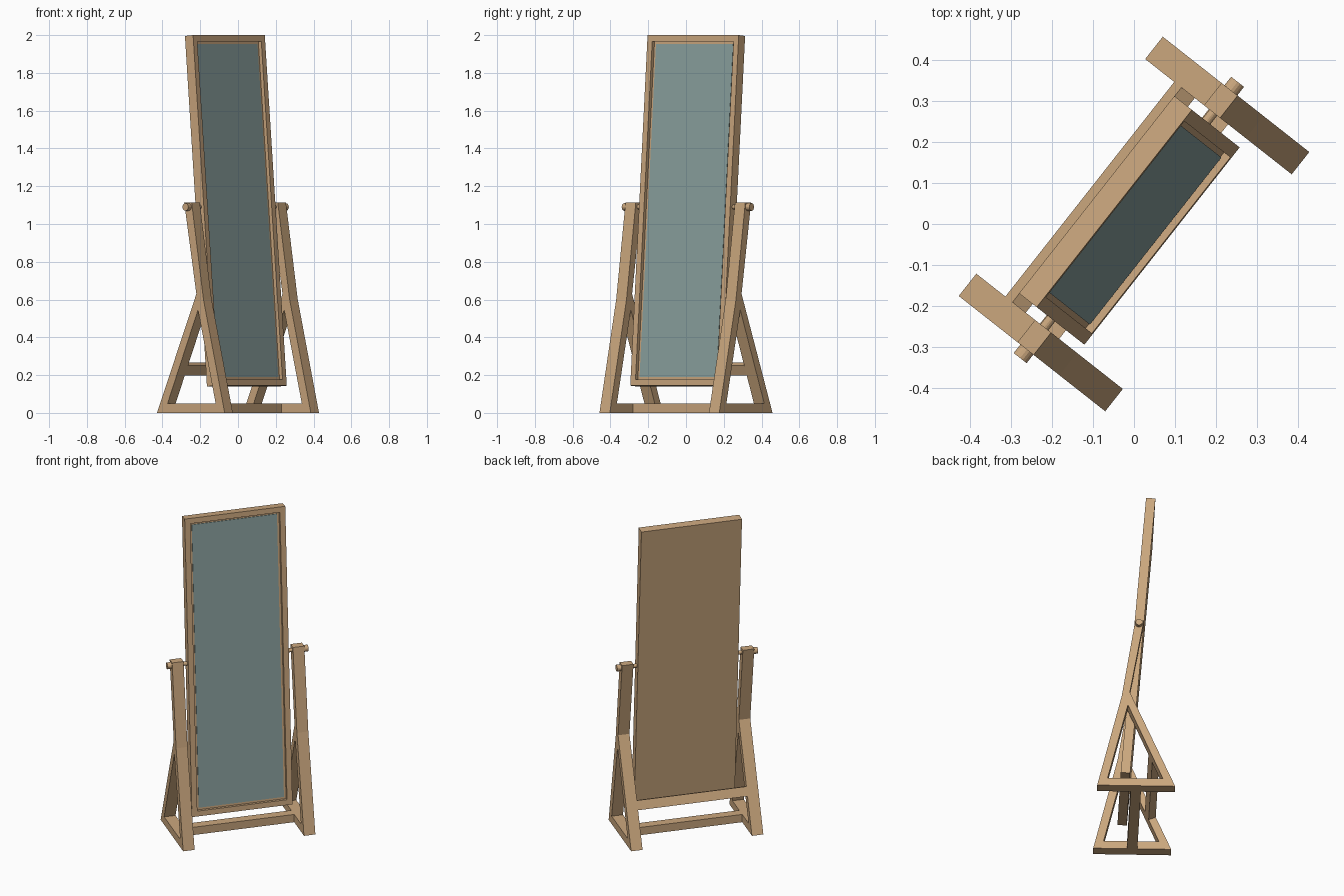
import bpy, bmesh, math
from mathutils import Matrix, Vector

if "Cube" in bpy.data.objects:
    bpy.data.objects.remove(bpy.data.objects["Cube"])


def material(name, rgb):
    m = bpy.data.materials.new(name)
    m.diffuse_color = (*rgb, 1)
    m.use_nodes = True
    m.node_tree.nodes["Principled BSDF"].inputs["Base Color"].default_value = m.diffuse_color
    return m


WOOD = material("light wood", (0.60, 0.39, 0.21))
GLASS = material("grey green glass", (0.26, 0.36, 0.35))

# Whole piece is turned about z; locally x is the width and -y the front
TURN = Matrix.Rotation(math.radians(51.8), 4, 'Z')
TILT = math.radians(-4.57)
PIVOT = Vector((0, 0.016, 1.09))
INNER, OUTER = 0.334, 0.4035        # side stand thickness range in x


def finish(name, bm, mat, matrix=Matrix.Identity(4)):
    bmesh.ops.recalc_face_normals(bm, faces=bm.faces)
    bm.transform(TURN @ matrix)
    me = bpy.data.meshes.new(name)
    bm.to_mesh(me)
    bm.free()
    me.materials.append(mat)
    ob = bpy.data.objects.new(name, me)
    bpy.context.collection.objects.link(ob)
    return ob


def extrude_profile(name, pts, faces, x0, x1):
    """Profile of (forward, height) points swept across the width."""
    bm = bmesh.new()
    vs = [bm.verts.new((x0, -w, z)) for w, z in pts]
    fs = [bm.faces.new([vs[i] for i in f]) for f in faces]
    ext = bmesh.ops.extrude_face_region(bm, geom=fs, use_keep_orig=True)
    moved = [g for g in ext["geom"] if isinstance(g, bmesh.types.BMVert)]
    bmesh.ops.translate(bm, verts=moved, vec=(x1 - x0, 0, 0))
    return finish(name, bm, WOOD)


def box(size, centre):
    bm = bmesh.new()
    bmesh.ops.create_cube(bm, size=1)
    bmesh.ops.scale(bm, verts=bm.verts, vec=size)
    bmesh.ops.translate(bm, verts=bm.verts, vec=centre)
    return bm


# Side stands: bent front post, back leg and foot around a triangular opening
stand = [(0.005, 1.115), (0.085, 0.60), (0.228, 0), (-0.228, 0), (0.037, 0.63),
         (-0.045, 1.115), (0.167, 0.05), (0.048, 0.545), (-0.157, 0.05)]
stand_faces = [(0, 1, 4, 5), (1, 2, 6, 7, 4), (2, 3, 8, 6), (3, 4, 7, 8)]
for side, s in (("left", -1), ("right", 1)):
    extrude_profile(side + "_stand", stand, stand_faces, s * INNER, s * OUTER)

    # Pivot rod, collar and outer knob
    for part, r, a, b in (("pivot_rod", 0.012, 0.29, 0.41),
                          ("pivot_knob", 0.02, OUTER - 0.004, 0.43)):
        bm = bmesh.new()
        bmesh.ops.create_cone(bm, cap_ends=True, segments=16, radius1=r,
                              radius2=r, depth=b - a)
        m = (Matrix.Translation(PIVOT + Vector((s * (a + b) / 2, 0, 0)))
             @ Matrix.Rotation(math.pi / 2, 4, 'Y'))
        finish(side + "_" + part, bm, WOOD, m)

# Floor rail between the feet
finish("floor_rail", box((2 * INNER, 0.06, 0.05), (0, 0, 0.025)), WOOD)

# Back rail, lying square to the sloping back legs
slope = 0.265 / 0.63
n = Vector((1, -slope)).normalized() * 0.045
top = Vector((-0.228 + slope * 0.268, 0.268))
low = Vector((-0.228 + slope * 0.215, 0.215))
extrude_profile("back_rail", [low, top, top + n, low + n], [(0, 1, 2, 3)], -INNER, INNER)

# Tilted mirror frame with a recessed front
T = Matrix.Translation(PIVOT) @ Matrix.Rotation(TILT, 4, 'X')
W, D, UP, DOWN, RIM, RECESS = 0.614, 0.055, 0.9107, 0.951, 0.047, 0.016
H, MID = UP + DOWN, (UP - DOWN) / 2
bm = box((W, D, H), (0, 0, MID))
front = min(bm.faces, key=lambda f: f.calc_center_median().y)
bmesh.ops.inset_region(bm, faces=[front], thickness=RIM)
hole = bmesh.ops.extrude_discrete_faces(bm, faces=[front])["faces"][0]
bmesh.ops.translate(bm, verts=hole.verts, vec=(0, RECESS + 0.004, 0))
finish("mirror_frame", bm, WOOD, T)

# Glass plate seated in the recess
finish("mirror_glass", box((W - 2 * RIM, 0.004, H - 2 * RIM),
                           (0, -D / 2 + RECESS + 0.002, MID)), GLASS, T)
